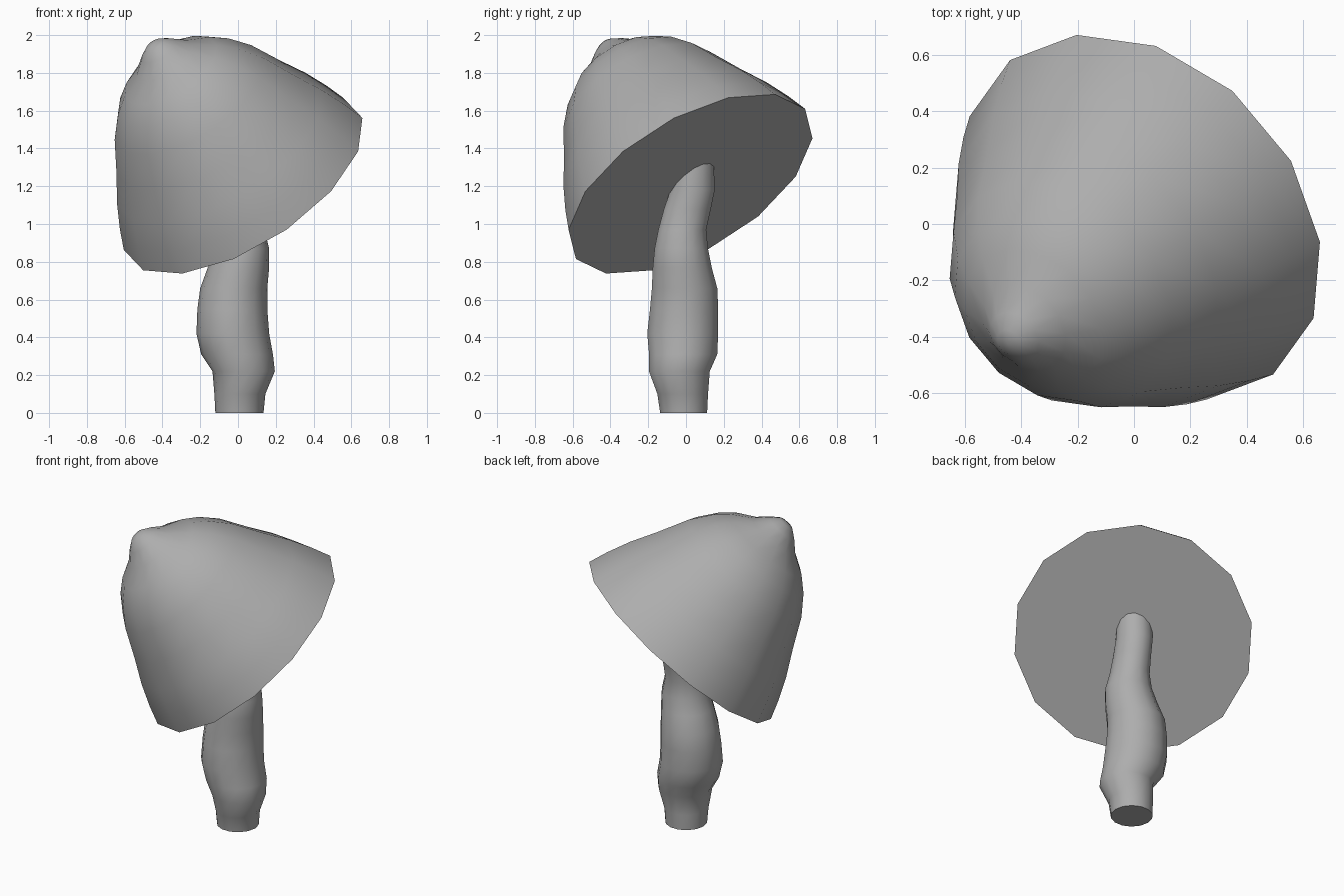
import bpy
import bmesh
import math
from mathutils import Vector

cube = bpy.data.objects.get("Cube")
if cube:
    bpy.data.objects.remove(cube, do_unlink=True)

SIDES = 14

grey = bpy.data.materials.new("mushroom grey")
grey.use_nodes = True
grey.diffuse_color = (0.42, 0.42, 0.42, 1)
grey.node_tree.nodes["Principled BSDF"].inputs["Base Color"].default_value = grey.diffuse_color


def loft(name, rings, tip=None):
    """Skin a stack of rings, closing the start flat and the end with a tip or flat face."""
    bm = bmesh.new()
    loops = [[bm.verts.new(p) for p in ring] for ring in rings]
    for low, high in zip(loops, loops[1:]):
        for i in range(SIDES):
            j = (i + 1) % SIDES
            bm.faces.new((low[i], low[j], high[j], high[i]))
    bm.faces.new(loops[0][::-1])
    if tip is None:
        bm.faces.new(loops[-1])
    else:
        top = bm.verts.new(tip)
        for i in range(SIDES):
            bm.faces.new((loops[-1][i], loops[-1][(i + 1) % SIDES], top))
    bmesh.ops.recalc_face_normals(bm, faces=bm.faces)
    mesh = bpy.data.meshes.new(name)
    bm.to_mesh(mesh)
    bm.free()
    mesh.materials.append(grey)
    obj = bpy.data.objects.new(name, mesh)
    bpy.context.collection.objects.link(obj)
    bpy.ops.object.select_all(action='DESELECT')
    bpy.context.view_layer.objects.active = obj
    obj.select_set(True)
    bpy.ops.object.shade_smooth_by_angle(angle=math.radians(50))
    return obj


def ring(centre, u, v, ru, rv):
    angles = [2 * math.pi * i / SIDES for i in range(SIDES)]
    return [centre + u * (ru * math.cos(a)) + v * (rv * math.sin(a)) for a in angles]


# Cap: a tilted cone-like dome with a flat underside
base = Vector((0.027, 0.024, 1.212))
axis = Vector((-0.48, -0.454, 0.754)).normalized()
side = Vector((0.635, -0.085, 0.345))
side = (side - axis * side.dot(axis)).normalized()
across = axis.cross(side)
cap_profile = [(0, 0.727), (0.12, 0.685), (0.26, 0.625), (0.42, 0.54), (0.6, 0.452),
               (0.72, 0.365), (0.8, 0.28), (0.87, 0.17), (0.94, 0.1), (0.98, 0.05)]
loft("cap", [ring(base + axis * h, side, across, r, r) for h, r in cap_profile],
     base + axis * 0.99)

# Stem: a lumpy upright stalk, given as height, left/right and front/back limits
stem_limits = [(0, -0.12, 0.135, -0.14, 0.115), (0.1, -0.125, 0.145, -0.155, 0.12),
               (0.22, -0.135, 0.195, -0.2, 0.13), (0.31, -0.195, 0.185, -0.2, 0.17),
               (0.42, -0.22, 0.165, -0.21, 0.175), (0.55, -0.215, 0.155, -0.195, 0.175),
               (0.66, -0.2, 0.155, -0.185, 0.17), (0.77, -0.16, 0.165, -0.18, 0.14),
               (0.87, -0.12, 0.165, -0.17, 0.12), (0.97, -0.1, 0.14, -0.15, 0.11),
               (1.08, -0.085, 0.135, -0.12, 0.135), (1.18, -0.08, 0.14, -0.085, 0.155),
               (1.32, -0.08, 0.14, -0.06, 0.15)]
X, Y = Vector((1, 0, 0)), Vector((0, 1, 0))
loft("stem", [ring(Vector(((x0 + x1) / 2, (y0 + y1) / 2, z)), X, Y, (x1 - x0) / 2, (y1 - y0) / 2)
              for z, x0, x1, y0, y1 in stem_limits])
